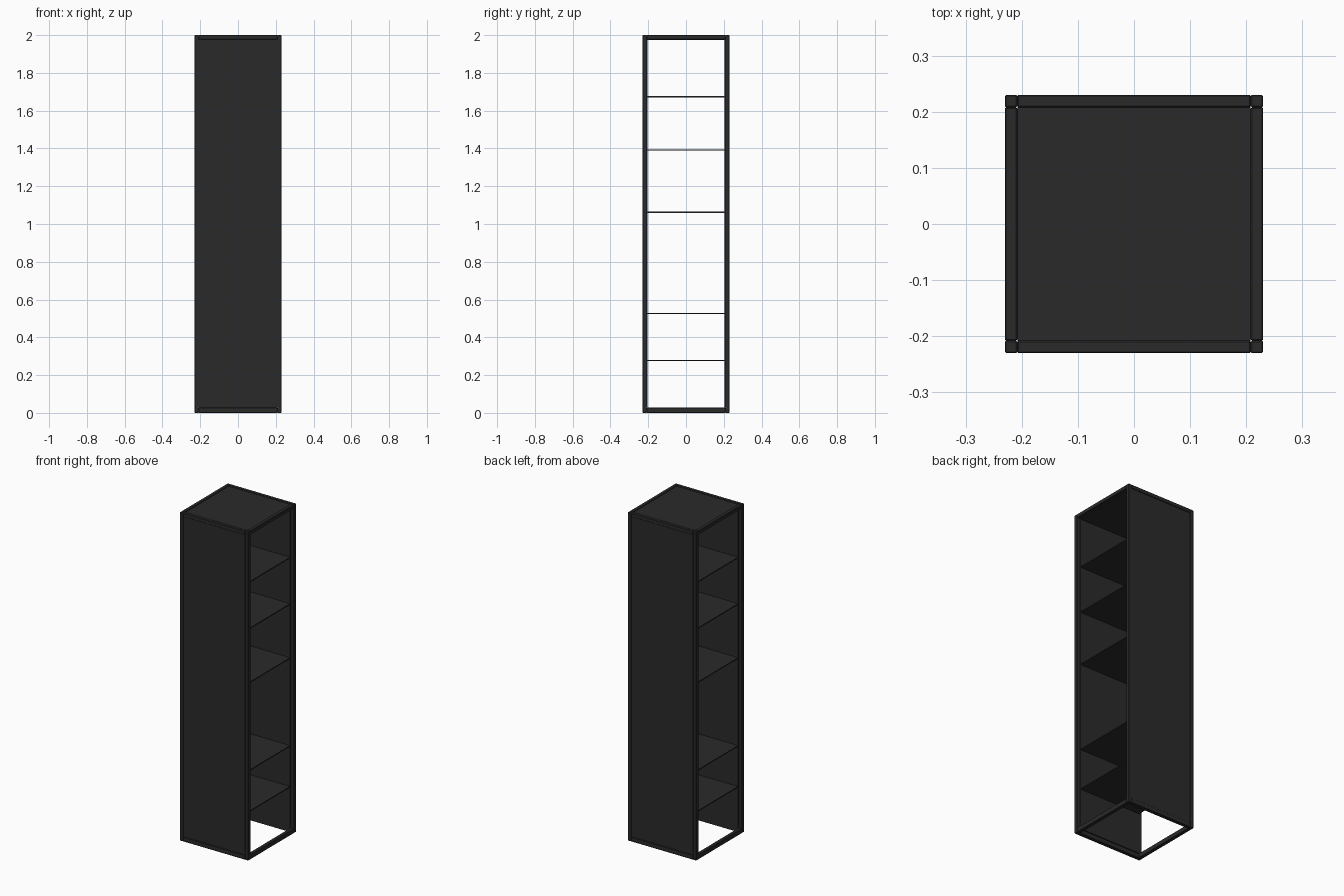
import bpy

if "Cube" in bpy.data.objects:
    bpy.data.objects.remove(bpy.data.objects["Cube"])

dark = bpy.data.materials.new("dark_metal")
dark.diffuse_color = (0.023, 0.023, 0.023, 1)
dark.use_nodes = True
dark.node_tree.nodes["Principled BSDF"].inputs["Base Color"].default_value = dark.diffuse_color


def box(name, lo, hi, bevel=0.0):
    """Axis-aligned box between two corners, with an optional small bevel."""
    bpy.ops.mesh.primitive_cube_add(size=1, location=[(a + b) / 2 for a, b in zip(lo, hi)])
    ob = bpy.context.object
    ob.name = name
    ob.scale = [b - a for a, b in zip(lo, hi)]
    bpy.ops.object.transform_apply(location=False, rotation=False, scale=True)
    ob.data.materials.append(dark)
    if bevel:
        mod = ob.modifiers.new("bevel", "BEVEL")
        mod.width = bevel
        mod.segments = 1
    return ob


R = 0.23              # half width and half depth
H = 2.0
B = 0.022             # frame bar width
BOT, TOP = 0.028, H - 0.023
I = R - B             # inner edge of the frame
P_OUT, P_IN = R - 0.004, R - 0.026   # recessed panel faces

# Corner posts
for sx, nx in ((-1, "left"), (1, "right")):
    for sy, ny in ((-1, "front"), (1, "back")):
        xs, ys = sorted((sx * I, sx * R)), sorted((sy * I, sy * R))
        box(f"{ny}_{nx}_post", (xs[0], ys[0], 0), (xs[1], ys[1], H), 0.002)

# Top and bottom rails
for z0, z1, nz in ((0, BOT, "bottom"), (TOP, H, "top")):
    for s, nx, ny in ((-1, "left", "front"), (1, "right", "back")):
        a, b = sorted((s * I, s * R))
        box(f"{nz}_{nx}_rail", (a, -I, z0), (b, I, z1), 0.002)
        box(f"{nz}_{ny}_rail", (-I, a, z0), (I, b, z1), 0.002)

# Front, back and top panels; the sides and floor stay open
for s, name in ((-1, "front_panel"), (1, "back_panel")):
    a, b = sorted((s * P_IN, s * P_OUT))
    box(name, (-I, a, BOT), (I, b, TOP))
box("top_panel", (-I, -I, H - 0.026), (I, I, H - 0.004))

# Thin shelves
for i, z in enumerate((0.278, 0.527, 1.062, 1.391, 1.674)):
    box(f"shelf_{i + 1}", (-I, -P_IN, z - 0.003), (I, P_IN, z + 0.003))
